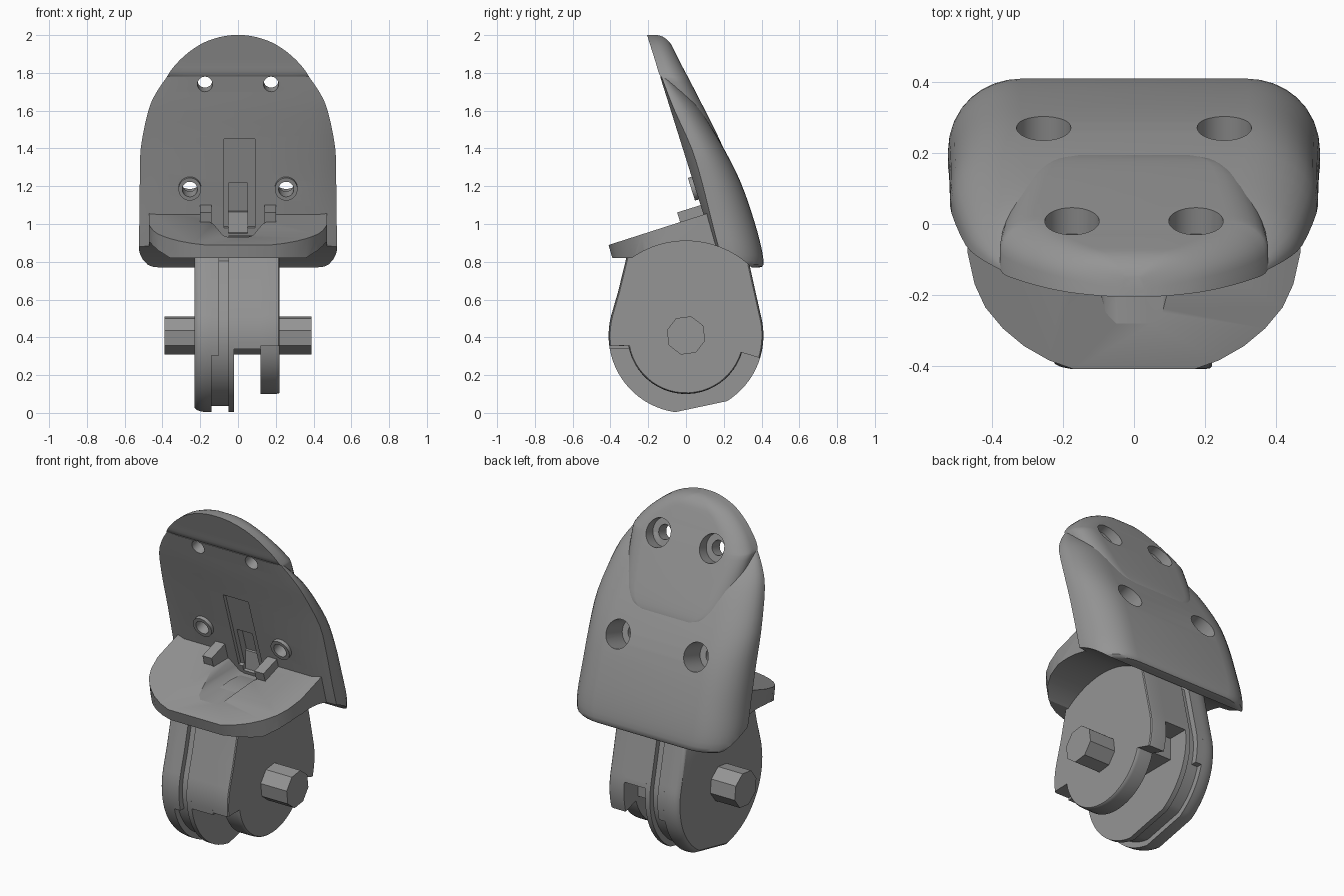
import bpy, bmesh, math
from mathutils import Vector

if bpy.data.objects.get("Cube"):
    bpy.data.objects.remove(bpy.data.objects["Cube"], do_unlink=True)

grey = bpy.data.materials.new("plain grey")
grey.use_nodes = True
grey.diffuse_color = (0.3, 0.3, 0.3, 1)
grey.node_tree.nodes["Principled BSDF"].inputs["Base Color"].default_value = (0.3, 0.3, 0.3, 1)

PIVOT_Z = 0.41
NORMAL = Vector((0, 0.954, 0.30))      # direction through the tilted plate


def loft(name, sections, angle=35):
    """Skin a row of equal-length closed sections and cap both ends."""
    bm = bmesh.new()
    rings = [[bm.verts.new(p) for p in s] for s in sections]
    n = len(rings[0])
    for a, b in zip(rings, rings[1:]):
        for i in range(n):
            j = (i + 1) % n
            bm.faces.new((a[i], a[j], b[j], b[i]))
    bm.faces.new(rings[0])
    bm.faces.new(rings[-1])
    bmesh.ops.recalc_face_normals(bm, faces=bm.faces)
    mesh = bpy.data.meshes.new(name)
    bm.to_mesh(mesh)
    bm.free()
    mesh.materials.append(grey)
    ob = bpy.data.objects.new(name, mesh)
    bpy.context.collection.objects.link(ob)
    shade(ob, angle)
    return ob


def shade(ob, angle=35):
    bpy.ops.object.select_all(action='DESELECT')
    ob.select_set(True)
    bpy.context.view_layer.objects.active = ob
    bpy.ops.object.shade_smooth_by_angle(angle=math.radians(angle))


def cut(ob, cutters):
    for c in cutters:
        m = ob.modifiers.new("cut", 'BOOLEAN')
        m.operation, m.solver, m.object = 'DIFFERENCE', 'EXACT', c
        bpy.context.view_layer.objects.active = ob
        bpy.ops.object.modifier_apply(modifier=m.name)
    shade(ob)


def arc(r, a0, a1, n):
    """Points (y, z) on a circle about the pivot."""
    steps = [math.radians(a0 + (a1 - a0) * i / n) for i in range(n + 1)]
    return [(r * math.cos(a), PIVOT_Z + r * math.sin(a)) for a in steps]


def slab(name, outline, *stations):
    """Extrude a side outline along x; stations are (x, scale about the pivot)."""
    return loft(name, [[(x, y * s, PIVOT_Z + (z - PIVOT_Z) * s) for y, z in outline]
                       for x, s in stations])


def plane_y(z):
    return -0.143 + 0.3145 * (1.8 - z)


def plate(name, outline, d0, d1):
    """Extrude an (x, z) outline through the tilted plane from depth d0 to d1."""
    return loft(name, [[Vector((x, plane_y(z), z)) + NORMAL * d for x, z in outline]
                       for d in (d0, d1)])


def disc(x, z, r):
    return [(x + r * math.cos(k * math.pi / 16), z + r * math.sin(k * math.pi / 16))
            for k in range(32)]


def box(x0, x1, z0, z1):
    return [(x0, z0), (x1, z0), (x1, z1), (x0, z1)]


def mirrored(half):
    return half + [(-x, z) for x, z in reversed(half)]


def smooth_rows(rows, n=3):
    """Catmull-Rom interpolation through rows of numbers."""
    out = []
    for i in range(len(rows) - 1):
        a, b, c, d = (rows[max(i - 1, 0)], rows[i], rows[i + 1], rows[min(i + 2, len(rows) - 1)])
        for k in range(n):
            t = k / n
            out.append([q + 0.5 * t * (r - p + t * (2 * p - 5 * q + 4 * r - s + t * (3 * (q - r) + s - p)))
                        for p, q, r, s in zip(a, b, c, d)])
    return out + [list(rows[-1])]


def shell_section(z, w, side, back, front, round_x, round_y):
    rx, ry = min(round_x, 0.6 * w), round_y * (back - side)
    corner = [(w - rx + rx * math.cos(a), back - ry + ry * math.sin(a))
              for a in (k * math.pi / 16 for k in range(9))]
    half = [(0.8 * w, front), (w, side)] + corner
    return [(x, y, z) for x, y in mirrored(half)]


# Main shell: height, half width, side edge y, back y
rows = [(0.77, 0.47, 0.23, 0.385), (0.785, 0.51, 0.21, 0.41), (0.87, 0.525, 0.175, 0.40),
        (1.02, 0.522, 0.135, 0.36), (1.22, 0.52, 0.085, 0.29), (1.4, 0.515, 0.03, 0.20),
        (1.6, 0.475, -0.06, 0.08), (1.7, 0.43, -0.10, 0.0), (1.78, 0.375, -0.13, -0.08)]
shell = loft("back_shell", [shell_section(z, w, s, b, plane_y(z), 0.2, 0.85)
                            for z, w, s, b in smooth_rows(rows)])

# Raised pad forming the upper back and the domed top: height, half width, front inset, back y
rows = [(1.39, 0.2, 0.03, 0.203), (1.42, 0.3, 0.03, 0.19), (1.48, 0.34, 0.03, 0.162),
        (1.6, 0.36, 0.03, 0.102), (1.75, 0.378, 0.02, 0.025), (1.79, 0.37, 0, 0.004),
        (1.85, 0.325, 0, -0.028), (1.91, 0.26, 0, -0.058), (1.96, 0.182, 0, -0.085),
        (1.99, 0.095, 0, -0.12), (2.0, 0.03, 0, -0.15)]
pad = loft("upper_pad", [shell_section(z, w, plane_y(z) + f, b, plane_y(z) + f, 0.12, 0.65)
                         for z, w, f, b in smooth_rows(rows)])

# Raised mounting plate on the front, with round bosses at the lower screws
mount = plate("mounting_plate", mirrored([(0.21, 1.03), (0.21, 1.1), (0.265, 1.2), (0.275, 1.25),
                                          (0.235, 1.7), (0.225, 1.77), (0.195, 1.8)]), -0.02, 0.02)
bosses = [plate("screw_boss", disc(0.255 * s, 1.19, 0.06), -0.021, 0.05) for s in (-1, 1)]

# Seat ledge with a sloping top
plan = mirrored([(0.17, -0.41), (0.24, -0.385), (0.31, -0.345), (0.37, -0.295), (0.42, -0.235),
                 (0.45, -0.17), (0.47, -0.08), (0.47, 0.17)])
ledge = loft("ledge", [[(x, y + 0.02, 0.82) for x, y in plan],
                       [(x, y, 1.02 + 0.32 * y) for x, y in plan]])

# Screw holes with counterbores
holes = []
for s in (-1, 1):
    for x, z in ((0.175, 1.74), (0.255, 1.19)):
        holes.append(plate("hole_cutter", disc(x * s, z, 0.04), -0.1, 0.5))
        holes.append(plate("bore_cutter", disc(x * s, z, 0.077), 0.075, 0.5))

# Stepped channel, ledge trough and round underside
channels = [plate("channel_cutter", box(-0.075, 0.09, 0.98, 1.45), -0.05, 0.02),
            plate("deep_channel_cutter", box(-0.05, 0.05, 0.95, 1.21), -0.05, 0.06)]
trough_half = [(0.05, 0.93), (0.08, 0.94), (0.1, 0.965), (0.13, 1.0), (0.17, 1.02), (0.17, 1.2)]
trough = loft("trough_cutter", [[(x, y, z) for x, z in mirrored(trough_half)] for y in (-0.3, 0.14)])
underside = slab("underside_cutter", arc(0.5, 0, 357, 119), (-0.8, 1), (0.8, 1))

cut(shell, holes + channels + [underside])
cut(pad, holes)
cut(mount, holes + channels)
for b in bosses:
    cut(b, holes)
cut(ledge, [trough, underside])
for c in holes + channels + [trough, underside]:
    bpy.data.objects.remove(c, do_unlink=True)

# Small lugs standing on the ledge
for s in (-1, 1):
    plate("ledge_lug", box(0.14 * s, 0.2 * s, 1.0, 1.1), -0.13, 0.01)

# Lower body: grooved disc on one side, open fork on the other
top = arc(0.53, 52, 126, 10) + [(-0.36, 0.64)]
full = top + arc(0.41, 165, 262, 20) + arc(0.41, 302, 375, 16)
upper = top + arc(0.41, 165, 195, 6) + arc(0.41, -15, 15, 6)
slab("disc_outer_rim", full, (-0.23, 0.94), (-0.222, 0.965), (-0.205, 0.985), (-0.18, 0.997),
     (-0.16, 1), (-0.14, 1))
slab("disc_upper_step", upper, (-0.14, 1), (-0.10, 1))
slab("disc_groove", full, (-0.14, 0.92), (-0.05, 0.92))
slab("disc_inner_rim", full, (-0.05, 1), (-0.02, 1))
slab("fork_bridge", top + arc(0.41, 165, 190, 5)
     + [(-0.3, 0.34), (0.28, 0.34), (0.28, 0.47), (0.405, 0.47)] + arc(0.41, 10, 15, 2),
     (-0.02, 1), (0.12, 1))
slab("fork_cheek", top + arc(0.41, 165, 188, 5) + arc(0.31, 190, 343, 24) + arc(0.41, 343, 375, 8),
     (0.12, 1), (0.20, 1), (0.215, 0.993), (0.22, 0.98))

# Eight-sided axle pin
slab("axle_pin", arc(0.105, 30, 345, 7), (-0.39, 1), (0.39, 1))
